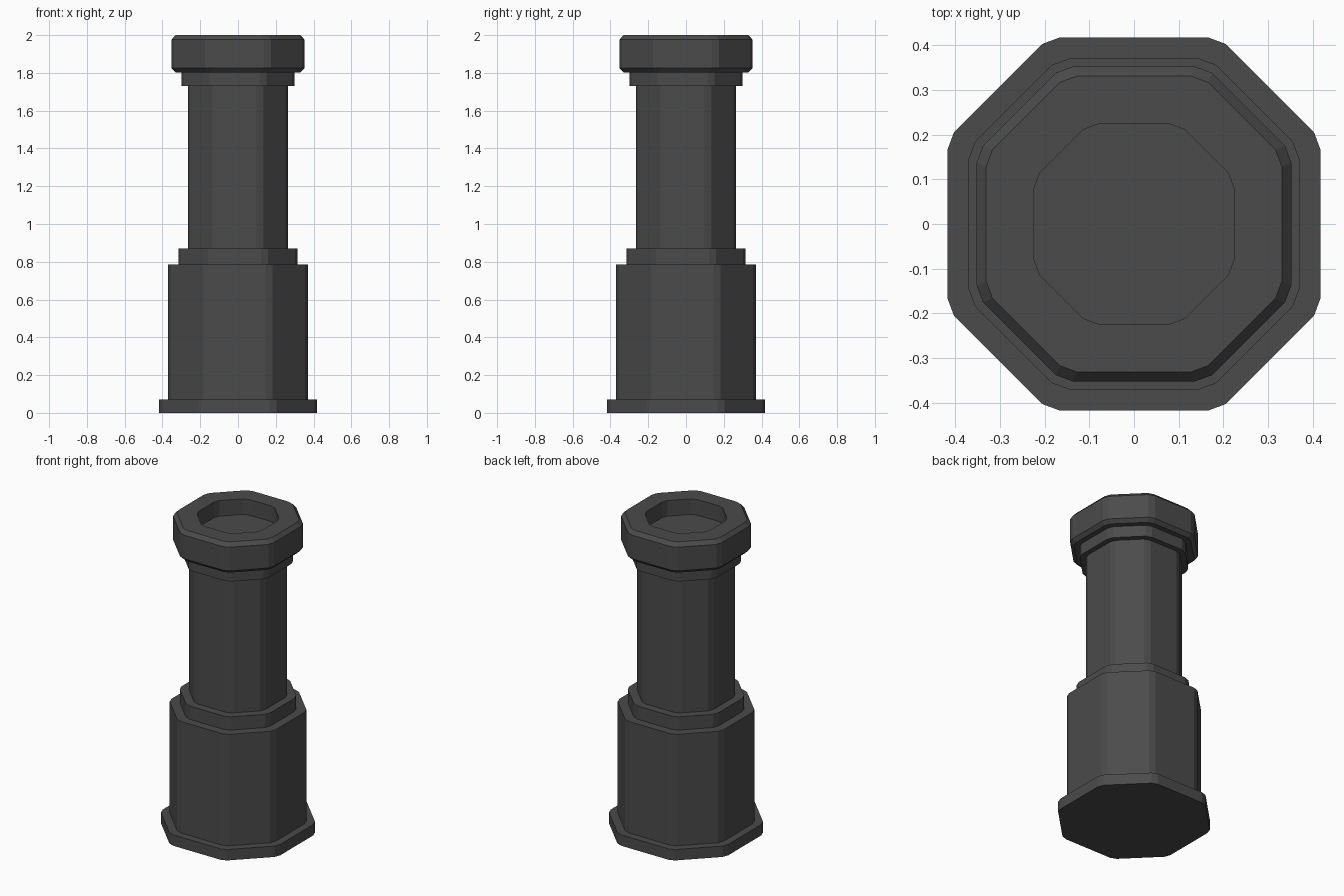
import bpy
import bmesh

cube = bpy.data.objects.get("Cube")
if cube:
    bpy.data.objects.remove(cube)

metal = bpy.data.materials.new("dark grey metal")
metal.use_nodes = True
grey = (0.07, 0.07, 0.07, 1.0)
metal.diffuse_color = grey
metal.node_tree.nodes["Principled BSDF"].inputs["Base Color"].default_value = grey


def ring(a, corner=0.458):
    """Octagon of half width a with every corner cut by a narrow facet."""
    c = a * corner
    flat, cut = c - 0.024, c + 0.014
    pts = [(a, -flat), (a, flat), (a - 0.014, cut), (cut, a - 0.014)]
    outline = []
    for _ in range(4):
        outline += pts
        pts = [(-y, x) for x, y in pts]
    return outline


def loft(name, sections):
    """Join a stack of (z, outline) sections and cap both ends."""
    bm = bmesh.new()
    loops = [[bm.verts.new((x, y, z)) for x, y in outline] for z, outline in sections]
    for low, high in zip(loops, loops[1:]):
        n = len(low)
        for i in range(n):
            j = (i + 1) % n
            bm.faces.new((low[i], low[j], high[j], high[i]))
    bm.faces.new(loops[0][::-1])
    bm.faces.new(loops[-1])
    bmesh.ops.recalc_face_normals(bm, faces=bm.faces)
    mesh = bpy.data.meshes.new(name)
    bm.to_mesh(mesh)
    bm.free()
    mesh.materials.append(metal)
    bpy.context.collection.objects.link(bpy.data.objects.new(name, mesh))


# Stacked straight sections: name, bottom, top, half width
for name, bottom, top, a in [
    ("base_plate", 0.0, 0.07, 0.417),
    ("lower_body", 0.07, 0.785, 0.37),
    ("lower_collar", 0.785, 0.87, 0.316),
    ("shaft", 0.87, 1.73, 0.266),
    ("neck_ring", 1.73, 1.803, 0.299),
]:
    loft(name, [(bottom, ring(a)), (top, ring(a))])

# Head with chamfered rims and a sunken well in its top
well = ring(0.225, 0.444)
loft("head", [
    (1.803, ring(0.331)),
    (1.825, ring(0.352)),
    (1.976, ring(0.352)),
    (2.0, ring(0.331)),
    (2.0, well),
    (1.9, well),
])
